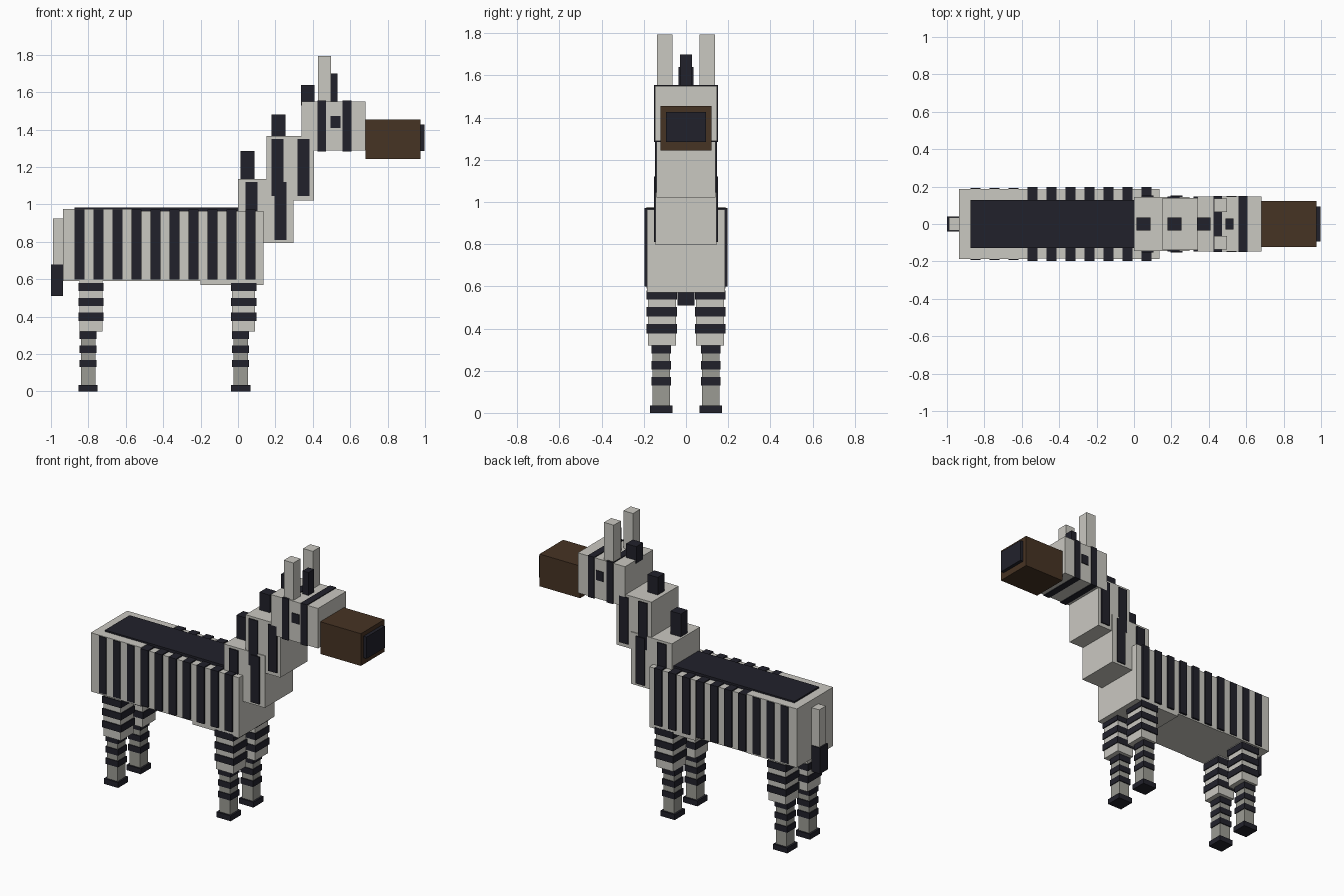
import bpy

if "Cube" in bpy.data.objects:
    bpy.data.objects.remove(bpy.data.objects["Cube"])


def material(name, rgb):
    m = bpy.data.materials.new(name)
    m.diffuse_color = (*rgb, 1.0)
    m.use_nodes = True
    m.node_tree.nodes["Principled BSDF"].inputs["Base Color"].default_value = m.diffuse_color
    return m


WHITE = material("off_white", (0.59, 0.58, 0.535))
GREY = material("leg_grey", (0.33, 0.33, 0.295))
DARK = material("stripe_black", (0.0155, 0.0155, 0.024))
BROWN = material("muzzle_brown", (0.062, 0.033, 0.017))


def box(name, x, y, z, mat):
    """Box from (min, max) ranges along each axis."""
    verts = [(a, b, c) for a in x for b in y for c in z]
    faces = [(0, 1, 3, 2), (4, 6, 7, 5), (0, 4, 5, 1),
             (2, 3, 7, 6), (0, 2, 6, 4), (1, 5, 7, 3)]
    mesh = bpy.data.meshes.new(name)
    mesh.from_pydata(verts, [], faces)
    mesh.materials.append(mat)
    obj = bpy.data.objects.new(name, mesh)
    bpy.context.collection.objects.link(obj)
    return obj


def centred(name, x, half_y, z, mat):
    return box(name, x, (-half_y, half_y), z, mat)


def pair(name, x, y, z, mat):
    """The same box on both sides of the body."""
    box(name + "_left", x, y, z, mat)
    box(name + "_right", x, (-y[1], -y[0]), z, mat)


# Body
centred("hindquarters", (-0.935, -0.57), 0.188, (0.59, 0.975), WHITE)
centred("barrel", (-0.57, -0.20), 0.184, (0.59, 0.965), WHITE)
centred("chest", (-0.20, 0.136), 0.186, (0.57, 0.965), WHITE)
centred("back_patch", (-0.875, 0.0), 0.127, (0.96, 0.985), DARK)
for i in range(10):
    x = -0.874 + i * 0.1016
    half = 0.193 if i < 3 else 0.197
    centred("body_stripe", (x, x + 0.053), half, (0.60, 0.972), DARK)

# Neck
centred("lower_neck", (0.0, 0.297), 0.145, (0.795, 1.135), WHITE)
centred("upper_neck", (0.152, 0.405), 0.139, (1.02, 1.365), WHITE)
for x in (0.04, 0.196):
    centred("lower_neck_stripe", (x, x + 0.064), 0.152, (0.81, 1.12), DARK)
for x in (0.18, 0.318):
    centred("upper_neck_stripe", (x, x + 0.064), 0.146, (1.045, 1.35), DARK)

# Head
centred("head", (0.34, 0.682), 0.146, (1.288, 1.55), WHITE)
for x in (0.425, 0.56):
    centred("head_stripe", (x, x + 0.046), 0.151, (1.284, 1.555), DARK)
pair("eye", (0.495, 0.547), (0.14, 0.151), (1.41, 1.473), DARK)
pair("ear", (0.428, 0.498), (0.063, 0.137), (1.54, 1.795), WHITE)
centred("muzzle", (0.682, 0.976), 0.122, (1.243, 1.454), BROWN)
centred("nose", (0.96, 0.998), 0.094, (1.285, 1.427), DARK)

# Mane tufts
for x, width, z0, z1 in ((0.013, 0.075, 1.12, 1.285), (0.18, 0.075, 1.35, 1.48),
                         (0.336, 0.074, 1.53, 1.64), (0.488, 0.043, 1.54, 1.70)):
    centred("mane_tuft", (x, x + width), 0.035 if width > 0.05 else 0.029,
            (z0, z1), DARK)

# Tail
centred("tail", (-0.99, -0.93), 0.034, (0.67, 0.925), WHITE)
centred("tail_tip", (-1.0, -0.936), 0.04, (0.51, 0.68), DARK)

# Legs: dx is the offset from the hind pair
for label, dx in (("hind", 0.0), ("front", 0.816)):
    def span(a, b):
        return (a + dx, b + dx)

    pair(label + "_upper_leg", span(-0.848, -0.724), (0.047, 0.180), (0.32, 0.60), WHITE)
    for z in (0.377, 0.457, 0.537):
        pair(label + "_upper_leg_stripe", span(-0.854, -0.718), (0.043, 0.187),
             (z, z + 0.044), DARK)
    pair(label + "_lower_leg", span(-0.840, -0.762), (0.076, 0.158), (0.03, 0.33), GREY)
    for z in (0.13, 0.206, 0.281):
        pair(label + "_lower_leg_stripe", span(-0.847, -0.757), (0.070, 0.163),
             (z, z + 0.039), DARK)
    pair(label + "_hoof", span(-0.853, -0.750), (0.065, 0.170), (0.0, 0.035), DARK)
